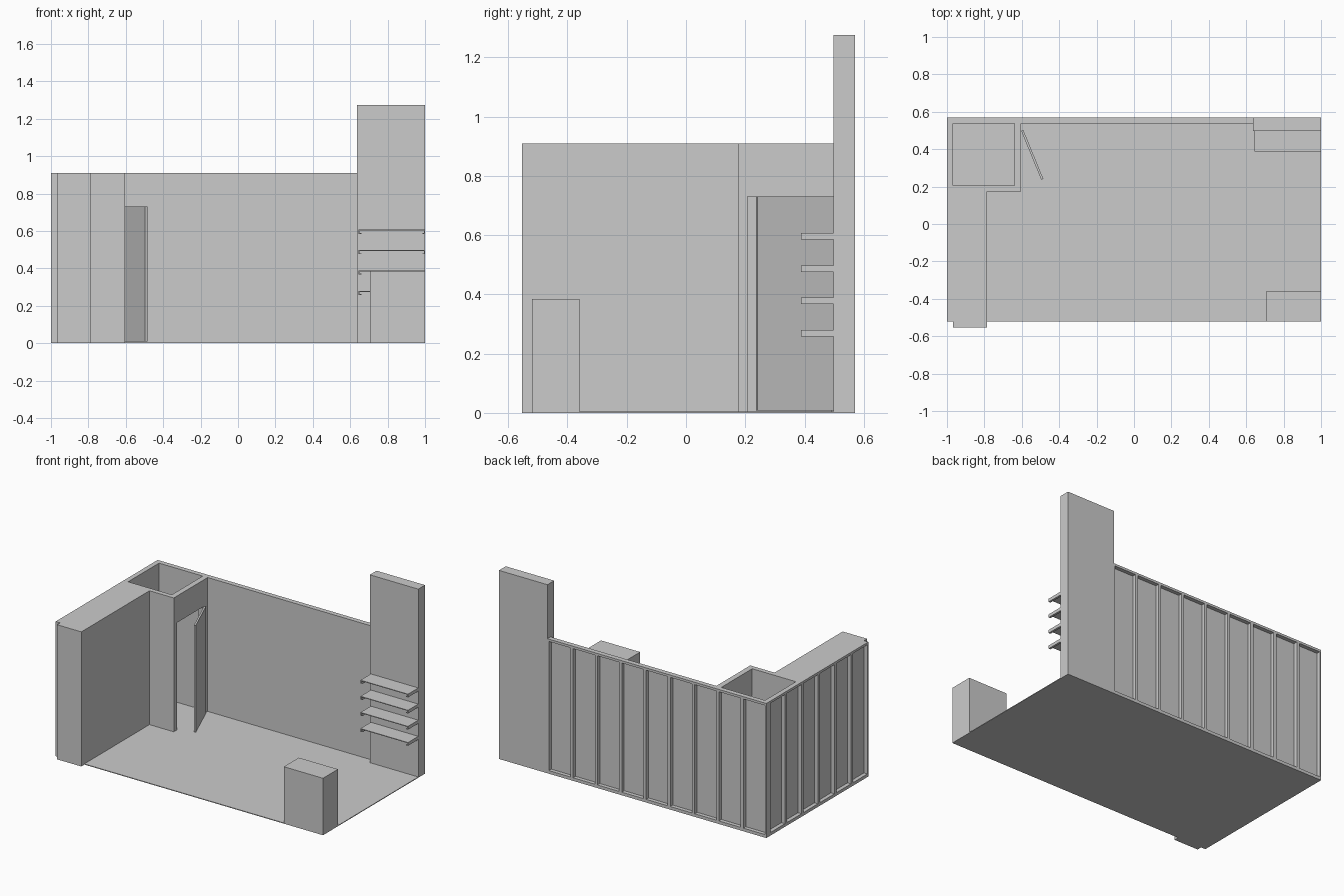
import bpy, bmesh
from mathutils import Matrix, Vector
from math import atan2, hypot

if "Cube" in bpy.data.objects:
    bpy.data.objects.remove(bpy.data.objects["Cube"])

FLOOR = 0.005   # floor thickness
H = 0.91        # wall height


def make(name, bm):
    bmesh.ops.recalc_face_normals(bm, faces=bm.faces)
    mesh = bpy.data.meshes.new(name)
    bm.to_mesh(mesh)
    bm.free()
    obj = bpy.data.objects.new(name, mesh)
    bpy.context.collection.objects.link(obj)
    return obj


def add_box(bm, x0, x1, y0, y1, z0, z1):
    size = Matrix.Diagonal((x1 - x0, y1 - y0, z1 - z0, 1))
    centre = Matrix.Translation(((x0 + x1) / 2, (y0 + y1) / 2, (z0 + z1) / 2))
    bmesh.ops.create_cube(bm, size=1, matrix=centre @ size)


def box(name, *dims):
    bm = bmesh.new()
    add_box(bm, *dims)
    return make(name, bm)


def prism(name, points, direction):
    """Extrude a flat outline along a direction."""
    bm = bmesh.new()
    face = bm.faces.new([bm.verts.new(p) for p in points])
    ext = bmesh.ops.extrude_face_region(bm, geom=[face], use_keep_orig=True)
    verts = [v for v in ext["geom"] if isinstance(v, bmesh.types.BMVert)]
    bmesh.ops.translate(bm, verts=verts, vec=Vector(direction))
    return make(name, bm)


def framed_wall(name, length, bays, depth=0.033, panel=0.007, stud=0.02, rail=0.016):
    """Thin panel on the -y side, open stud frame behind it."""
    bm = bmesh.new()
    add_box(bm, 0, length, 0, panel, FLOOR, H)
    add_box(bm, 0, length, panel, depth, FLOOR, FLOOR + rail)
    add_box(bm, 0, length, panel, depth, H - rail, H)
    for i in range(bays + 1):
        x = length * i / bays
        add_box(bm, max(0, x - stud / 2), min(length, x + stud / 2),
                panel, depth, FLOOR + rail, H - rail)
    return make(name, bm)


# Floor
box("floor", -1, 1, -0.52, 0.57, 0, FLOOR)

# Framed back wall and left wall
back = framed_wall("back_wall", 1.637, 9)
back.location = (-1, 0.537, 0)
left = framed_wall("left_wall", 1.057, 6)
left.location = (-0.967, -0.52, 0)
left.rotation_euler.z = atan2(1, 0)

# Thick display wall in front of the left wall
box("display_wall", -0.967, -0.785, -0.553, 0.175, 0, H)

# Store room: front wall, and side wall with a doorway
box("store_front_wall", -0.967, -0.603, 0.175, 0.207, FLOOR, H)
doorway = [(0.207, 0.73), (0.49, 0.73), (0.49, FLOOR),
           (0.537, FLOOR), (0.537, H), (0.207, H)]
prism("store_side_wall", [(-0.64, y, z) for y, z in doorway], (0.037, 0, 0))

# Door standing open
hinge, tip = (-0.603, 0.498), (-0.496, 0.237)
dx, dy = tip[0] - hinge[0], tip[1] - hinge[1]
door = box("door", 0, hypot(dx, dy), 0, 0.012, FLOOR + 0.003, 0.73)
door.location = (hinge[0], hinge[1], 0)
door.rotation_euler.z = atan2(dy, dx)

# Tall panel with shelves that have folded side lips
box("tower_panel", 0.637, 1, 0.498, 0.57, FLOOR, 1.275)
a, b, t, lip, drop = 0.645, 1.0, 0.005, 0.014, 0.022
section = [(a, 0), (b, 0), (b, -drop), (b - lip, -drop), (b - lip, t - drop),
           (b - t, t - drop), (b - t, -t), (a + t, -t), (a + t, t - drop),
           (a + lip, t - drop), (a + lip, -drop), (a, -drop)]
for i in range(4):
    top = 0.607 - 0.109 * i
    prism(f"shelf_{i + 1}", [(x, 0.388, top + z) for x, z in section], (0, 0.11, 0))

# Reception counter
box("counter", 0.707, 1, -0.52, -0.36, FLOOR, 0.385)
